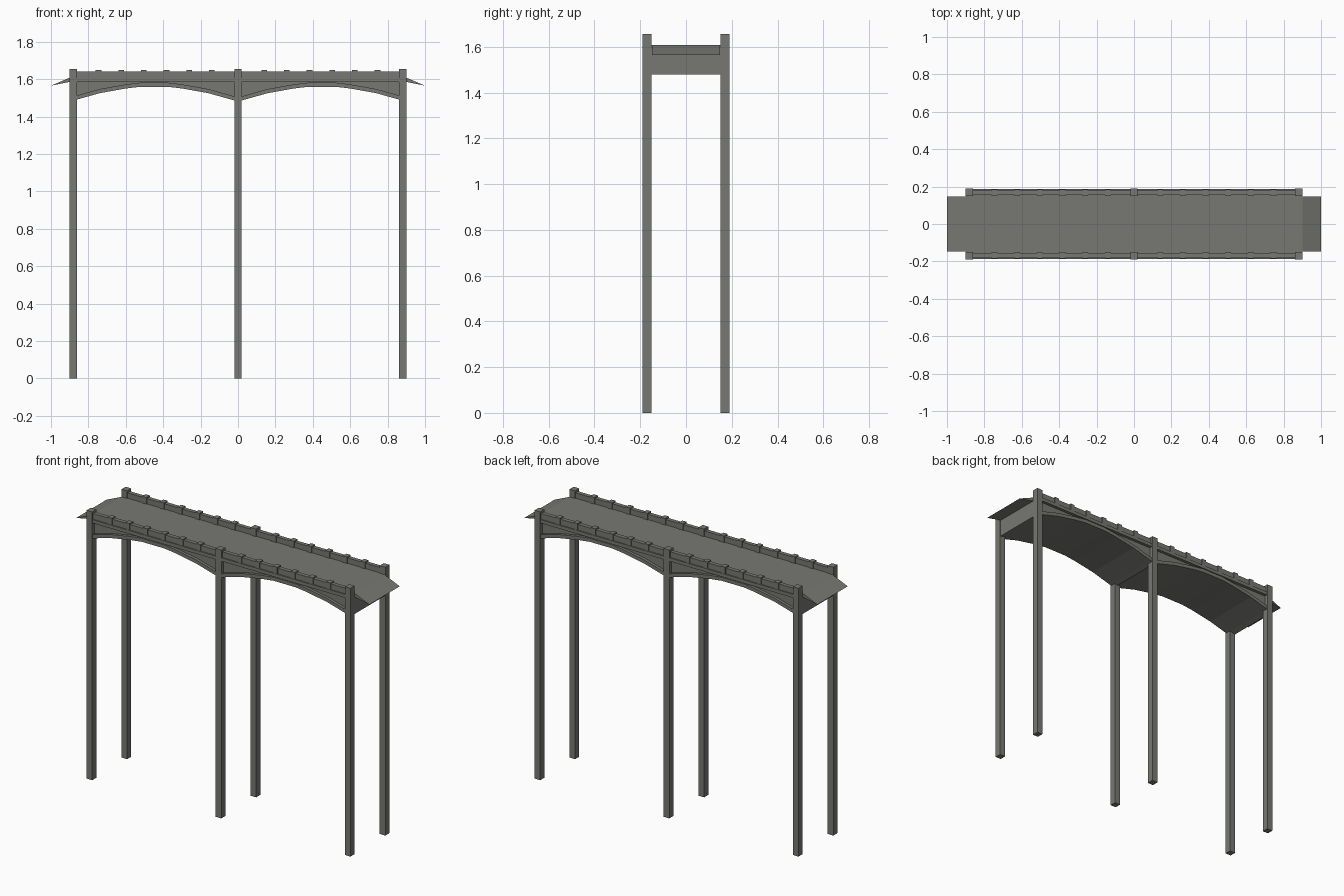
import bpy, bmesh

if "Cube" in bpy.data.objects:
    bpy.data.objects.remove(bpy.data.objects["Cube"])

stone = bpy.data.materials.new("grey stone")
stone.diffuse_color = (0.185, 0.185, 0.17, 1)
stone.use_nodes = True
stone.node_tree.nodes["Principled BSDF"].inputs["Base Color"].default_value = stone.diffuse_color


def prism(name, profile, y0, y1):
    """Extrude an x-z outline from y0 to y1."""
    bm = bmesh.new()
    face = bm.faces.new([bm.verts.new((x, y0, z)) for x, z in profile])
    out = bmesh.ops.extrude_face_region(bm, geom=[face])
    verts = [v for v in out["geom"] if isinstance(v, bmesh.types.BMVert)]
    bmesh.ops.translate(bm, verts=verts, vec=(0, y1 - y0, 0))
    bmesh.ops.recalc_face_normals(bm, faces=bm.faces)
    me = bpy.data.meshes.new(name)
    bm.to_mesh(me)
    bm.free()
    me.materials.append(stone)
    ob = bpy.data.objects.new(name, me)
    bpy.context.collection.objects.link(ob)
    return ob


def box(name, x0, x1, y0, y1, z0, z1):
    return prism(name, [(x0, z0), (x1, z0), (x1, z1), (x0, z1)], y0, y1)


def mirrored(ob):
    """Repeat the part on the other side of the bridge."""
    m = ob.modifiers.new("mirror", "MIRROR")
    m.use_axis = (False, True, False)


# Underside of one span: low-poly arch between the piers
half = [(0.449, 1.479), (0.415, 1.49), (0.29, 1.525), (0.15, 1.55), (0.075, 1.559)]
arch = [(-u, z) for u, z in half] + [(u, z) for u, z in reversed(half)]

for side, cx in (("left", -0.449), ("right", 0.449)):
    soffit = [(cx + u, z) for u, z in arch]
    # Deck body with arched underside
    prism(side + "_deck_span", soffit + [(cx + 0.449, 1.608), (cx - 0.449, 1.608)], -0.168, 0.168)
    # Raised arch rib on the outer face
    rib = soffit + [(x, z + 0.022) for x, z in reversed(soffit)]
    mirrored(prism(side + "_arch_rib", rib, 0.16, 0.186))
    # Ledge under the parapet
    mirrored(box(side + "_ledge", cx - 0.445, cx + 0.445, 0.16, 0.187, 1.585, 1.606))
    # Parapet wall
    mirrored(box(side + "_parapet", cx - 0.445, cx + 0.445, 0.155, 0.18, 1.60, 1.641))
    # Small blocks along the parapet
    for i in range(6):
        x = (1 if cx > 0 else -1) * (0.14 + i * 0.1212)
        mirrored(box(side + "_parapet_block", x - 0.015, x + 0.015, 0.15, 0.185, 1.60, 1.648))

# Tall square piers
for name, x0, x1 in (("left", -0.9, -0.862), ("middle", -0.019, 0.019), ("right", 0.862, 0.9)):
    mirrored(box(name + "_pier", x0, x1, 0.15, 0.19, 0, 1.655))

# Sloping wedge ramps at both ends
for name, s in (("left", -1), ("right", 1)):
    prism(name + "_ramp", [(s * 0.89, 1.608), (s * 0.9, 1.608), (s * 1.0, 1.565),
                           (s * 0.9, 1.585), (s * 0.89, 1.585)], -0.148, 0.148)
